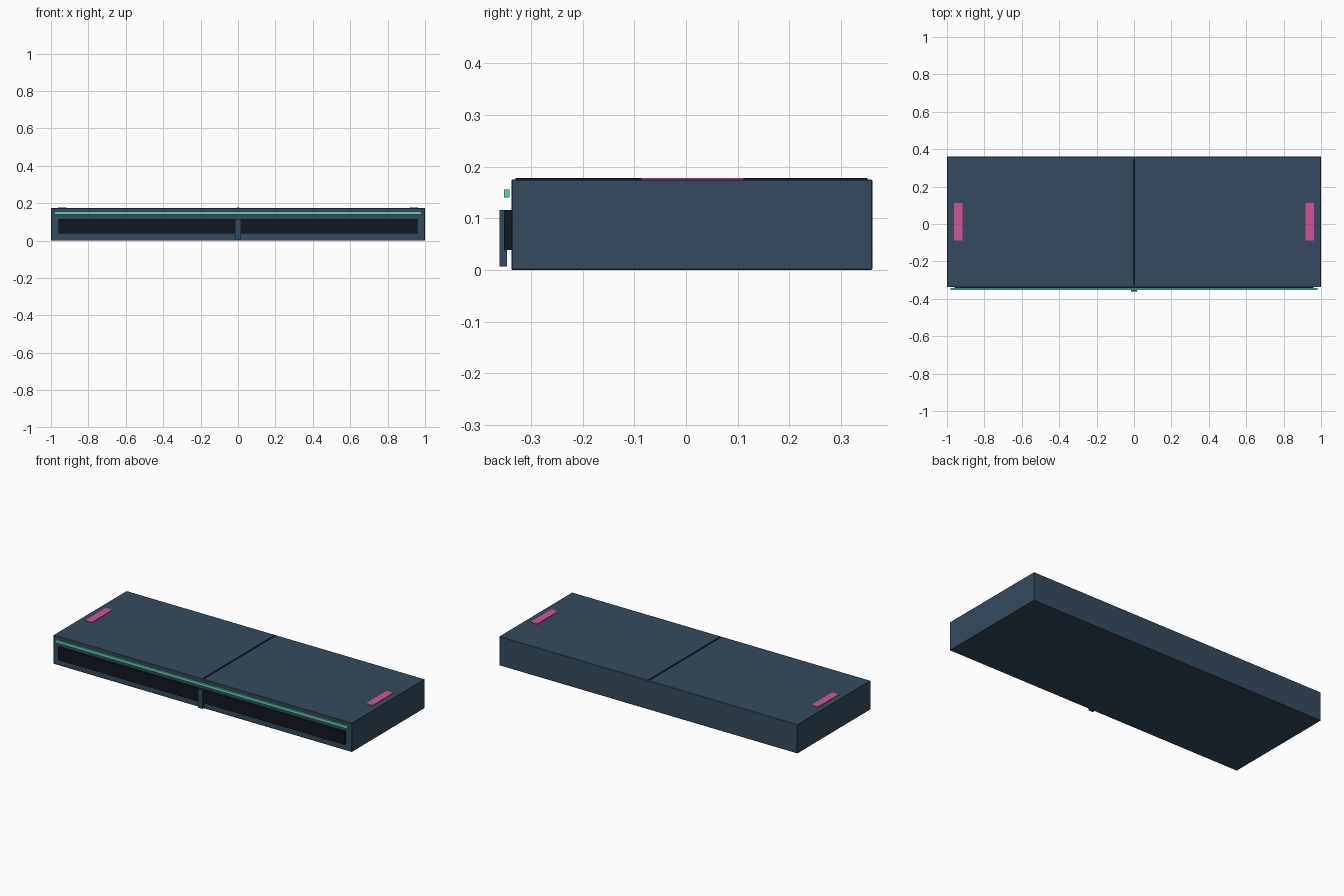
import bpy

if "Cube" in bpy.data.objects:
    bpy.data.objects.remove(bpy.data.objects["Cube"])


def material(name, rgb):
    m = bpy.data.materials.new(name)
    m.diffuse_color = (*rgb, 1)
    m.use_nodes = True
    m.node_tree.nodes["Principled BSDF"].inputs["Base Color"].default_value = m.diffuse_color
    return m


SLATE = material("slate", (0.035, 0.07, 0.11))
DARK = material("dark", (0.006, 0.009, 0.014))
TEAL = material("teal", (0.12, 0.65, 0.48))
PINK = material("pink", (0.65, 0.09, 0.30))


def box(name, x, y, z, mat, bevel=0):
    """Box from (min, max) ranges on each axis."""
    bpy.ops.mesh.primitive_cube_add(size=1, location=[sum(r) / 2 for r in (x, y, z)])
    ob = bpy.context.object
    ob.name = name
    ob.scale = [r[1] - r[0] for r in (x, y, z)]
    bpy.ops.object.transform_apply(location=False, rotation=False, scale=True)
    ob.data.materials.append(mat)
    if bevel:
        mod = ob.modifiers.new("edge", "BEVEL")
        mod.width = bevel
        mod.segments = 1
    return ob


# Main slab
box("body", (-1, 1), (-0.338, 0.361), (0, 0.175), SLATE, 0.002)

# Seam across the top
box("top_seam", (-0.005, 0.005), (-0.33, 0.351), (0.172, 0.178), DARK)

# Front: dark opening panel, light strip and centre post
box("front_panel", (-0.96, 0.96), (-0.352, -0.338), (0.039, 0.116), DARK)
box("light_strip", (-0.98, 0.98), (-0.352, -0.342), (0.14, 0.156), TEAL)
box("centre_post", (-0.015, 0.015), (-0.361, -0.346), (0.007, 0.116), SLATE)

# Marker strips at both ends of the top
for side, s in (("left", -1), ("right", 1)):
    xs = sorted((s * 0.918, s * 0.963))
    box(side + "_marker", xs, (-0.087, 0.112), (0.172, 0.178), PINK)
